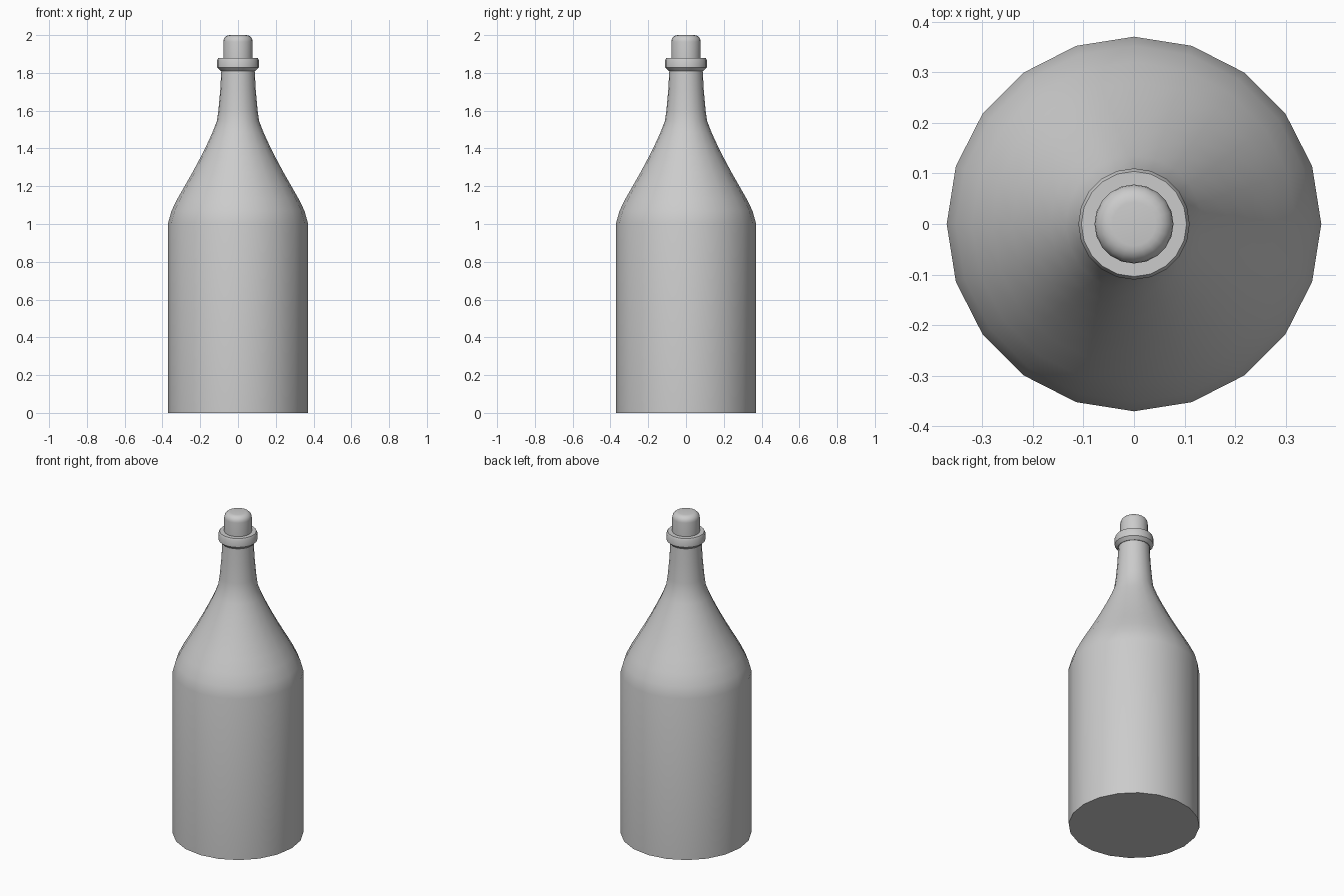
import bpy, bmesh, math

if "Cube" in bpy.data.objects:
    bpy.data.objects.remove(bpy.data.objects["Cube"])

SIDES = 20


def lathe(name, profile, angle=35):
    """Revolve (radius, z) points round z, capping both ends."""
    bm = bmesh.new()
    rings = []
    for r, z in profile:
        rings.append([bm.verts.new((r * math.cos(2 * math.pi * i / SIDES),
                                    r * math.sin(2 * math.pi * i / SIDES), z))
                      for i in range(SIDES)])
    for a, b in zip(rings, rings[1:]):
        for i in range(SIDES):
            j = (i + 1) % SIDES
            bm.faces.new((a[i], a[j], b[j], b[i]))
    bm.faces.new(list(reversed(rings[0])))
    bm.faces.new(rings[-1])
    mesh = bpy.data.meshes.new(name)
    bm.to_mesh(mesh)
    bm.free()
    obj = bpy.data.objects.new(name, mesh)
    bpy.context.collection.objects.link(obj)
    bpy.ops.object.select_all(action='DESELECT')
    obj.select_set(True)
    bpy.context.view_layer.objects.active = obj
    bpy.ops.object.shade_smooth_by_angle(angle=math.radians(angle))
    return obj


# Straight body, sloping shoulder and tapered neck
lathe("bottle_body", [
    (0.37, 0), (0.37, 1.005), (0.352, 1.07), (0.32, 1.135), (0.28, 1.205),
    (0.24, 1.275), (0.20, 1.35), (0.165, 1.42), (0.135, 1.485),
    (0.112, 1.545), (0.104, 1.60), (0.094, 1.71), (0.088, 1.82)])

# Lip ring with chamfered edges
lathe("lip_ring", [(0.092, 1.81), (0.11, 1.828), (0.11, 1.868), (0.104, 1.88)])

# Stopper with rounded top
R, F = 0.078, 0.035
arc = [(R - F + F * math.cos(t), 2 - F + F * math.sin(t))
       for t in (math.radians(a) for a in range(0, 91, 18))]
lathe("stopper", [(R, 1.87)] + arc)
